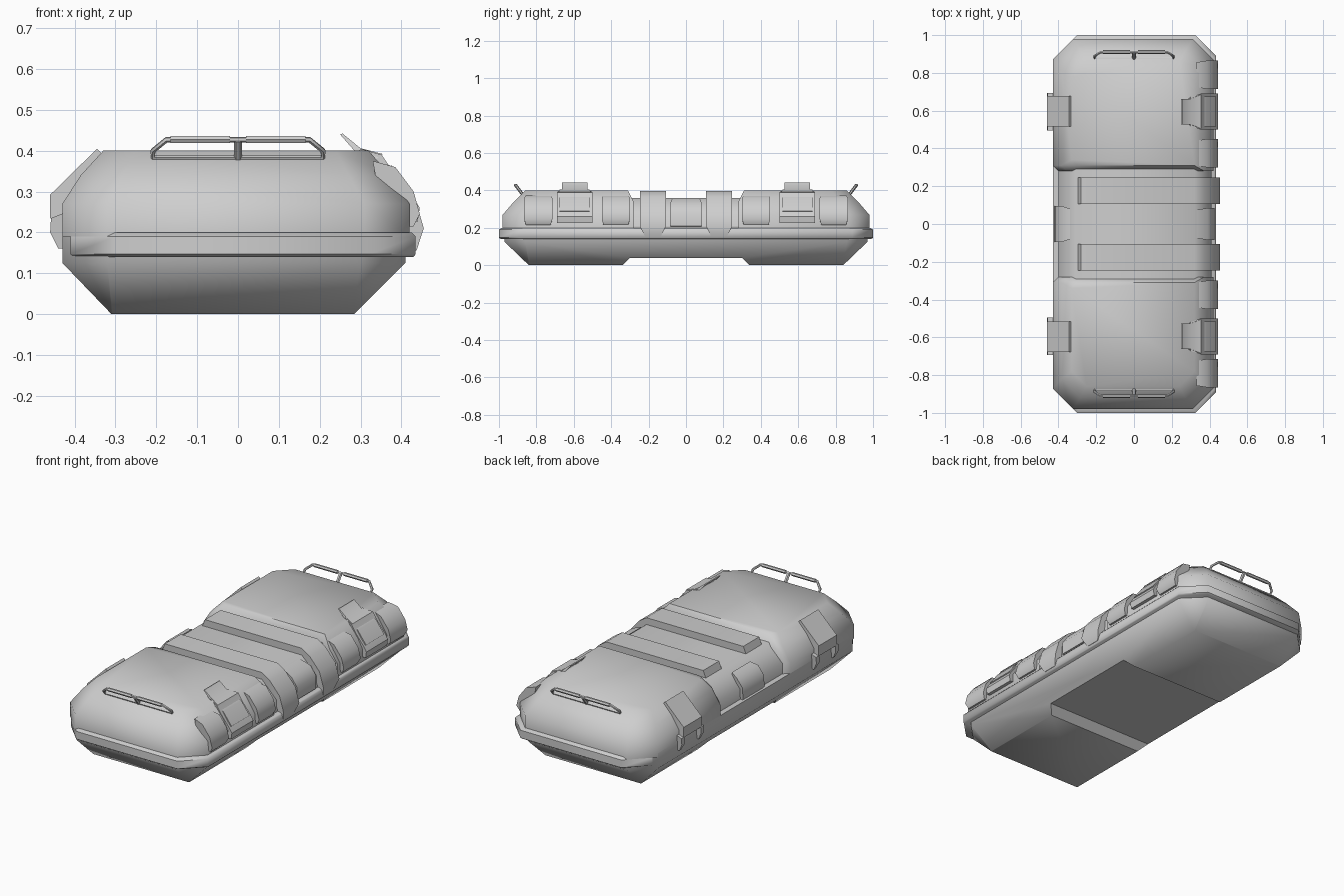
import bpy, bmesh, math
from mathutils import Vector

if "Cube" in bpy.data.objects:
    bpy.data.objects.remove(bpy.data.objects["Cube"])

grey = bpy.data.materials.new("light grey")
grey.diffuse_color = (0.62, 0.62, 0.62, 1)
grey.use_nodes = True
grey.node_tree.nodes["Principled BSDF"].inputs["Base Color"].default_value = grey.diffuse_color


def finish(name, bm, angle=50):
    bmesh.ops.remove_doubles(bm, verts=bm.verts, dist=0.0005)
    bmesh.ops.recalc_face_normals(bm, faces=bm.faces)
    me = bpy.data.meshes.new(name)
    bm.to_mesh(me)
    bm.free()
    me.materials.append(grey)
    ob = bpy.data.objects.new(name, me)
    bpy.context.collection.objects.link(ob)
    bpy.ops.object.select_all(action='DESELECT')
    ob.select_set(True)
    bpy.context.view_layer.objects.active = ob
    if angle:
        bpy.ops.object.shade_smooth_by_angle(angle=math.radians(angle))
    return ob


def loft(name, rings, angle=50):
    """Skin a stack of equal-length point rings and cap both ends."""
    bm = bmesh.new()
    rows = [[bm.verts.new(p) for p in r] for r in rings]
    n = len(rows[0])
    for a, b in zip(rows, rows[1:]):
        for i in range(n):
            j = (i + 1) % n
            bm.faces.new((a[i], a[j], b[j], b[i]))
    bm.faces.new(rows[0])
    bm.faces.new(rows[-1])
    return finish(name, bm, angle)


def octagon(z, xl, xr, y, c):
    return [(xl, -y + c, z), (xl + c, -y, z), (xr - c, -y, z), (xr, -y + c, z),
            (xr, y - c, z), (xr - c, y, z), (xl + c, y, z), (xl, y - c, z)]


def prism(name, profile, y, half, taper=None, angle=50):
    """Extrude an xz profile along y; taper(x, z) scales the half width."""
    taper = taper or (lambda x, z: 1)
    return loft(name, [[(x, y + s * half * taper(x, z), z) for x, z in profile]
                       for s in (-1, 1)], angle)


# lower hull, with a raised channel cut across its underside
hull = loft("lower_hull", [octagon(0, -.31, .285, .84, .003),
                           octagon(.125, -.43, .41, .97, .11),
                           octagon(.21, -.43, .41, .97, .11)])
channel = loft("channel_cutter", [[(x, -.35, -.01), (x, -.30, .04), (x, .30, .04), (x, .35, -.01)]
                                  for x in (-.6, .6)], 0)
channel.hide_render = True
cut = hull.modifiers.new("channel", 'BOOLEAN')
cut.object = channel
cut.operation = 'DIFFERENCE'
cut.solver = 'EXACT'
bpy.context.view_layer.objects.active = hull
bpy.ops.object.modifier_apply(modifier="channel")
bpy.data.objects.remove(channel)

# rim band between hull and lid
loft("rim_band", [octagon(.14, -.405, .43, .99, .11), octagon(.147, -.41, .435, 1, .11),
                  octagon(.19, -.41, .435, 1, .11), octagon(.2, -.405, .425, .985, .11)])

# lowered middle of the lid
prism("lid_middle", [(-.40, .15), (.41, .15), (.41, .27), (.32, .36), (-.31, .36), (-.40, .27)], 0, .32)


def lid_ring(s, z, xl, xr, yi, yo, c):
    return [(xl + .03, s * yi, z), (xr, s * yi, z), (xr, s * (yo - c), z), (xr - c, s * yo, z),
            (xl + c, s * yo, z), (xl, s * (yo - c), z), (xl, s * (yi + .03), z)]


def tube(name, points, radius, cyclic=False):
    cu = bpy.data.curves.new(name, 'CURVE')
    cu.dimensions = '3D'
    cu.bevel_depth = radius
    cu.bevel_resolution = 1
    cu.use_fill_caps = True
    sp = cu.splines.new('POLY')
    sp.points.add(len(points) - 1)
    for p, co in zip(sp.points, points):
        p.co = (*co, 1)
    sp.use_cyclic_u = cyclic
    cu.materials.append(grey)
    ob = bpy.data.objects.new(name, cu)
    bpy.context.collection.objects.link(ob)
    bpy.ops.object.select_all(action='DESELECT')
    ob.select_set(True)
    bpy.context.view_layer.objects.active = ob
    bpy.ops.object.convert(target='MESH')
    bpy.ops.object.shade_smooth_by_angle(angle=math.radians(50))


for s, end in ((-1, "front"), (1, "back")):
    # raised lid end
    loft(end + "_lid", [lid_ring(s, .19, -.43, .42, .28, .98, .11),
                        lid_ring(s, .27, -.43, .42, .28, .98, .11),
                        lid_ring(s, .34, -.385, .372, .28, .92, .10),
                        lid_ring(s, .40, -.33, .32, .31, .86, .08)])

    # strap rib over the lid middle, narrowing at its lower tip
    prism(end + "_rib", [(-.30, .35), (-.28, .398), (.32, .398), (.37, .365), (.43, .295), (.455, .21),
                         (.437, .155), (.38, .155), (.38, .25), (.28, .33)], s * .177, .07,
          lambda x, z: .62 if z < .16 else 1)

    # side pads on either side of the latch
    for y in (.375, .79):
        prism(end + "_side_pad", [(.33, .375), (.385, .36), (.43, .30), (.445, .245), (.43, .215), (.36, .21)],
              s * y, .075, lambda x, z: .88 if z > .37 or z < .22 else 1)

    # latch body, pull tab and face plate
    prism(end + "_latch", [(.29, .39), (.30, .405), (.352, .39), (.378, .35), (.43, .285), (.445, .26),
                           (.44, .225), (.36, .23)], s * .595, .095,
          lambda x, z: .8 if x < .31 else 1, 30)
    prism(end + "_latch_tab", [(.25, .44), (.256, .442), (.30, .406), (.355, .392), (.34, .38), (.285, .40)],
          s * .595, .09, lambda x, z: .75 if x < .31 else 1, 30)
    prism(end + "_latch_plate", [(.373, .366), (.381, .360), (.433, .29), (.425, .285)],
          s * .595, .08, None, 30)

    # hinge block and two lugs on the left side
    prism(end + "_hinge", [(-.33, .39), (-.345, .405), (-.46, .292), (-.46, .235), (-.43, .225), (-.38, .25)],
          s * .597, .08, None, 30)
    for y in (.51, .68):
        prism(end + "_hinge_lug", [(-.42, .25), (-.458, .235), (-.46, .20), (-.44, .16), (-.42, .16)],
              s * y, .014, lambda x, z: .5 if z < .17 else 1)

    # folding carry handle leaning outward
    def h(x, z):
        return (x, s * (.875 + (z - .38) * .75), z)
    tube(end + "_handle_frame", [h(-.208, .383), h(-.208, .400), h(-.175, .427), h(.175, .427),
                                 h(.208, .400), h(.208, .383)], .007, True)
    tube(end + "_handle_post", [h(0, .38), h(0, .427)], .010)
    for a in (-1, 1):
        tube(end + "_handle_grip", [h(a * .02, .427), h(a * .165, .427)], .010)

# centre pad on the left side
prism("left_centre_pad", [(-.34, .34), (-.38, .325), (-.415, .28), (-.42, .22), (-.40, .17), (-.36, .17)],
      0, .095, lambda x, z: .85 if z > .33 or z < .18 else 1)
# centre pad on the right side
prism("right_centre_pad", [(.33, .355), (.39, .33), (.425, .28), (.425, .21), (.38, .2)],
      0, .085, lambda x, z: .88 if z > .35 or z < .205 else 1)
